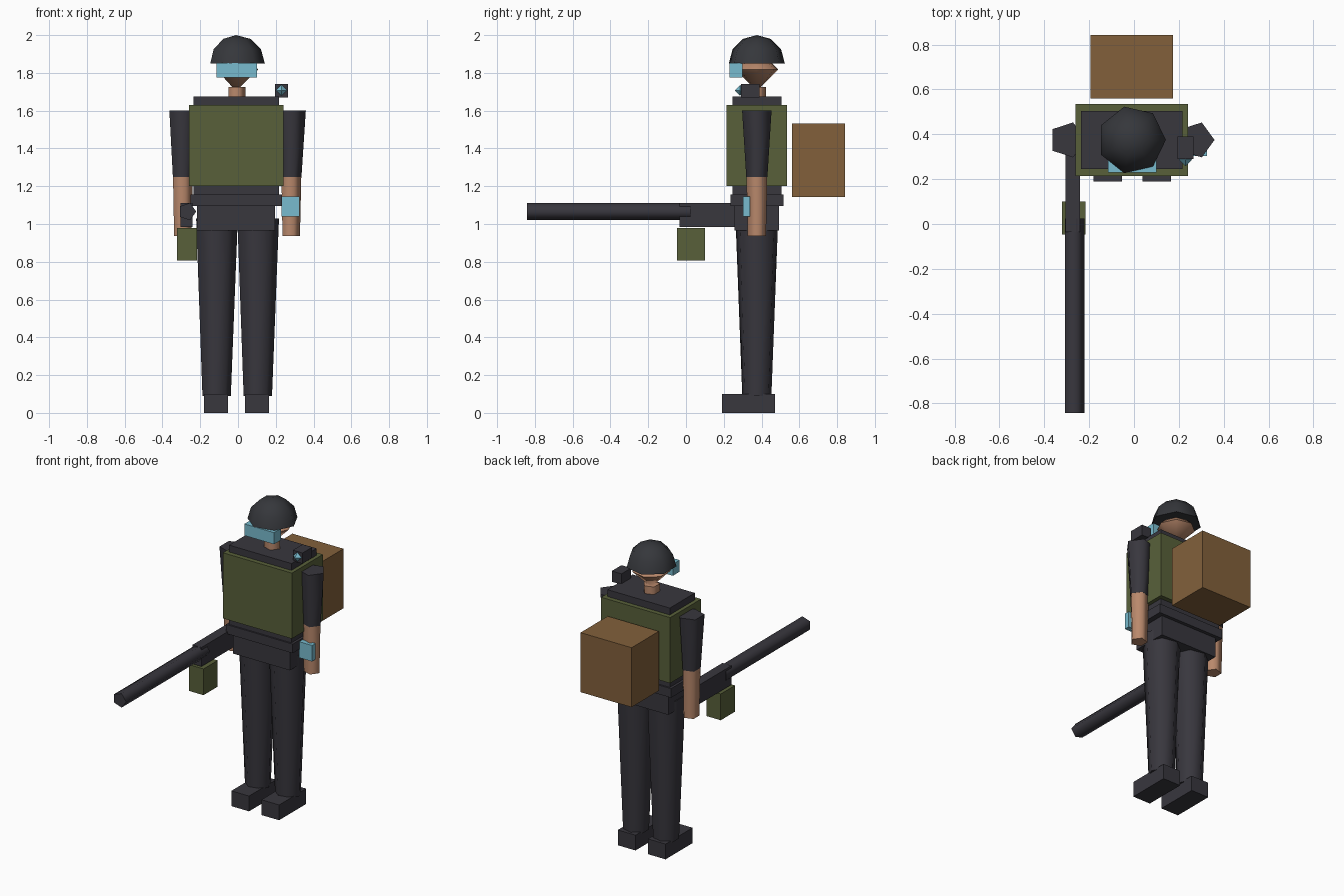
import bpy, bmesh
from math import pi, sin, cos, radians
from mathutils import Matrix, Vector

if "Cube" in bpy.data.objects:
    bpy.data.objects.remove(bpy.data.objects["Cube"])

CX, CY = -0.01, 0.375  # body axis


def material(name, rgb):
    m = bpy.data.materials.new(name)
    m.use_nodes = True
    m.diffuse_color = (*rgb, 1)
    m.node_tree.nodes["Principled BSDF"].inputs["Base Color"].default_value = (*rgb, 1)
    return m


DARK = material("charcoal cloth", (0.04, 0.038, 0.048))
HELMET = material("helmet grey", (0.036, 0.038, 0.044))
OLIVE = material("olive green", (0.098, 0.118, 0.042))
BROWN = material("pack brown", (0.225, 0.118, 0.044))
SKIN = material("skin tan", (0.49, 0.25, 0.15))
BLUE = material("glass blue", (0.19, 0.5, 0.62))


def finish(name, bm, mat, smooth=None):
    bmesh.ops.recalc_face_normals(bm, faces=bm.faces[:])
    mesh = bpy.data.meshes.new(name)
    bm.to_mesh(mesh)
    bm.free()
    mesh.materials.append(mat)
    ob = bpy.data.objects.new(name, mesh)
    bpy.context.collection.objects.link(ob)
    if smooth:
        bpy.ops.object.select_all(action="DESELECT")
        ob.select_set(True)
        bpy.context.view_layer.objects.active = ob
        bpy.ops.object.shade_smooth_by_angle(angle=radians(smooth))
    return ob


def box(name, mat, x, y, z):
    """Box from its (low, high) range on each axis."""
    bm = bmesh.new()
    bmesh.ops.create_cube(bm, size=1)
    for v in bm.verts:
        v.co = Vector([(a + b) / 2 + c * (b - a) for (a, b), c in zip((x, y, z), v.co)])
    return finish(name, bm, mat)


def lathe(name, mat, sides, rings, place, smooth=75):
    """Stack of (radius, height) rings, one corner towards +x; radius 0 is a tip."""
    bm = bmesh.new()
    loops = []
    for r, h in rings:
        n = sides if r else 1
        loops.append([bm.verts.new((r * cos(2 * pi * i / sides), r * sin(2 * pi * i / sides), h))
                      for i in range(n)])
    for a, b in zip(loops, loops[1:]):
        for i in range(sides):
            j = (i + 1) % sides
            if len(a) == 1:
                bm.faces.new((a[0], b[j], b[i]))
            elif len(b) == 1:
                bm.faces.new((a[i], a[j], b[0]))
            else:
                bm.faces.new((a[i], a[j], b[j], b[i]))
    for end in (loops[0], loops[-1]):
        if len(end) > 1:
            bm.faces.new(end)
    bm.transform(place)
    return finish(name, bm, mat, smooth)


def at(x, y, z=0):
    return Matrix.Translation((x, y, z))


def around(c, half):
    return (c - half, c + half)


# Torso, vest, belt and hips
for name, mat, w, d, z in (("torso", DARK, 0.226, 0.13, (1.15, 1.675)),
                           ("vest", OLIVE, 0.25, 0.16, (1.20, 1.63)),
                           ("belt", DARK, 0.242, 0.14, (1.095, 1.155)),
                           ("hips", DARK, 0.207, 0.118, (0.965, 1.1))):
    box(name, mat, around(CX, w), around(CY, d), z)

# Limbs
for side, s in (("left", 1), ("right", -1)):
    leg_x = CX + 0.109 * s + 0.002
    arm_x = CX + 0.287 * s
    lathe(side + "_leg", DARK, 7, ((0.079, 0.09), (0.116, 1.03)), at(leg_x, CY))
    box(side + "_boot", DARK, around(leg_x, 0.064), (0.19, 0.47), (0, 0.1))
    lathe(side + "_sleeve", DARK, 5, ((0.059, 1.25), (0.082, 1.6)), at(arm_x, CY))
    lathe(side + "_forearm", SKIN, 5, ((0.051, 0.937), (0.058, 1.25)), at(arm_x, CY))

# Neck, head, helmet and goggles
lathe("neck", SKIN, 5, ((0.051, 1.65), (0.051, 1.725)), at(CX, CY))
lathe("head", SKIN, 7, ((0, 1.703), (0.116, 1.818), (0, 1.933)), at(CX, CY))
dome = [(0.152 * cos(radians(a)), 0.15 * sin(radians(a))) for a in (0, 30, 60)]
lathe("helmet", HELMET, 7, dome + [(0, 0.15)], at(CX, CY, 1.85))
box("goggles", BLUE, (-0.115, 0.1), (0.23, 0.3), (1.776, 1.852))

# Shoulder lamp and wrist screen
box("shoulder_lamp", DARK, (0.195, 0.265), (0.29, 0.39), (1.67, 1.74))
lathe("lamp_lens", BLUE, 4, ((0, -0.029), (0.029, 0), (0, 0.029)), at(0.23, 0.287, 1.708), smooth=None)
box("wrist_screen", BLUE, (0.23, 0.325), (0.303, 0.338), (1.04, 1.145))

# Backpack
box("backpack", BROWN, (-0.195, 0.175), (0.56, 0.842), (1.143, 1.533))

# Rifle held at the right side
lathe("rifle_barrel", DARK, 5, ((0.048, -0.025), (0.048, 0.842)),
      at(-0.269, 0, 1.066) @ Matrix.Rotation(pi / 2, 4, "X"))
box("rifle_body", DARK, (-0.305, -0.24), (-0.035, 0.32), (0.985, 1.11))
box("rifle_magazine", OLIVE, (-0.322, -0.217), (-0.047, 0.1), (0.808, 0.98))
